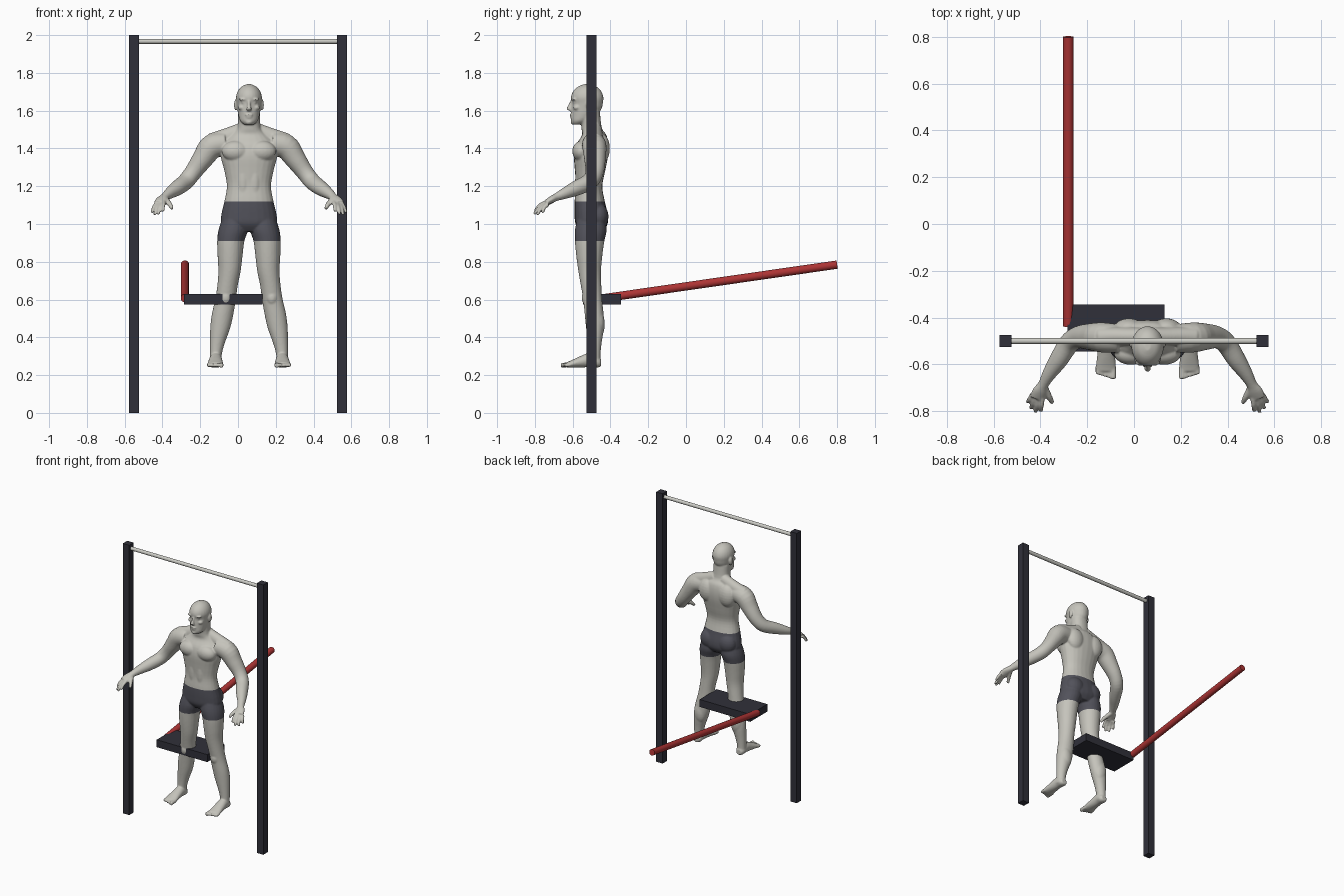
import bpy
import bmesh
import math
from mathutils import Vector, Matrix

default_cube = bpy.data.objects.get("Cube")
if default_cube:
    bpy.data.objects.remove(default_cube, do_unlink=True)


def make_material(name, red, green, blue):
    material = bpy.data.materials.new(name)
    material.use_nodes = True
    color = (red, green, blue, 1)
    material.diffuse_color = color
    material.node_tree.nodes["Principled BSDF"].inputs["Base Color"].default_value = color
    return material


skin = make_material("pale grey skin", .56, .55, .5)
cloth = make_material("charcoal shorts", .085, .085, .105)
dark_steel = make_material("dark frame", .03, .03, .042)
bar_steel = make_material("light steel", .6, .6, .56)
red_paint = make_material("red tube", .42, .035, .035)


# ---------- frame ----------
def add_box(name, low, high, material):
    low, high = Vector(low), Vector(high)
    bpy.ops.mesh.primitive_cube_add(size=1, location=(low + high) / 2)
    box = bpy.context.object
    box.name = name
    box.data.transform(Matrix.Diagonal(high - low).to_4x4())
    box.data.materials.append(material)


def add_rod(name, start, end, radius, material):
    start, end = Vector(start), Vector(end)
    direction = end - start
    bpy.ops.mesh.primitive_cylinder_add(vertices=32, radius=radius, depth=direction.length,
                                        location=(start + end) / 2)
    rod = bpy.context.object
    rod.name = name
    rod.rotation_euler = direction.to_track_quat("Z", "Y").to_euler()
    rod.data.materials.append(material)
    bpy.ops.object.shade_smooth_by_angle()


for name, x in (("right_post", -.55), ("left_post", .55)):
    add_box(name, (x - .026, -.526, 0), (x + .026, -.474, 2), dark_steel)
add_rod("top_bar", (-.53, -.5, 1.967), (.53, -.5, 1.967), .013, bar_steel)
add_box("board", (-.285, -.545, .575), (.13, -.345, .63), dark_steel)
add_rod("red_tube", (-.281, -.437, .607), (-.281, .8, .785), .022, red_paint)

# ---------- figure, in hundredths around its own middle ----------
bm = bmesh.new()
SIDES = 24
STEPS = 4


def smooth_path(sections):
    """Interpolate the sections with a smooth curve."""
    points = [Vector(section) for section in sections]
    points = [points[0]] + points + [points[-1]]
    result = []
    for a, b, c, d in zip(points, points[1:], points[2:], points[3:]):
        for step in range(STEPS):
            t = step / STEPS
            result.append(b + (c - a) * (t / 2) + (a * 2 - b * 5 + c * 4 - d) * (t * t / 2)
                          + (b * 3 - a - c * 3 + d) * (t ** 3 / 2))
    return result + [points[-1]]


def loft(sections, axis=None, pair=False, power=1):
    """Skin rings given as x, y, z, half width, half depth."""
    path = smooth_path(sections)
    for side in ((1, -1) if pair else (1,)):
        rings = []
        for i, section in enumerate(path):
            before, after = path[max(i - 1, 0)], path[min(i + 1, len(path) - 1)]
            tangent = Vector(axis) if axis else Vector(after[:3]) - Vector(before[:3])
            tangent.normalize()
            across = Vector((1, 0, 0))
            across = (across - tangent * across.dot(tangent)).normalized()
            deep = tangent.cross(across)
            ring = []
            for k in range(SIDES):
                angle = math.tau * k / SIDES
                c, s = (math.copysign(abs(f) ** power, f) for f in (math.cos(angle), math.sin(angle)))
                p = Vector(section[:3]) + across * c * section[3] + deep * s * section[4]
                ring.append(bm.verts.new((p.x * side, p.y, p.z)))
            rings.append(ring)
        for lower, upper in zip(rings, rings[1:]):
            for k in range(SIDES):
                n = (k + 1) % SIDES
                bm.faces.new((lower[k], lower[n], upper[n], upper[k]))
        bm.faces.new(rings[0])
        bm.faces.new(rings[-1])


def lump(center, radii, pair=True):
    """Ellipsoid for a muscle or a facial feature."""
    for side in ((1, -1) if pair else (1,)):
        place = Matrix.Translation((center[0] * side, center[1], center[2]))
        bmesh.ops.create_uvsphere(bm, u_segments=20, v_segments=12, radius=1,
                                  matrix=place @ Matrix.Diagonal(radii).to_4x4())


UP = (0, 0, 1)
# torso and neck
loft([(0, 0, 96, 9, 6), (0, 0, 100, 14.5, 8.5), (0, -.2, 105, 14.6, 8.8), (0, -1, 112, 13, 8),
      (0, -1.3, 120, 11.7, 7), (0, -.8, 128, 13, 8), (0, -.3, 136, 15, 9), (0, .4, 142, 14.5, 8.5),
      (0, 1.4, 147, 10, 6.5), (0, 0, 151, 6.2, 5.4), (0, -.8, 160, 5.8, 5.2)], UP, power=.9)
loft([(3, 2, 150, 4, 3.6), (11, 2, 146, 5, 4), (20, 1.6, 143, 5, 4.5)], pair=True)
lump((7, -5.4, 138.5), (7.4, 4.8, 5.5))        # chest
lump((8, 5.2, 140), (6.5, 4.5, 8))             # shoulder blades
lump((7, 3.6, 104), (7, 5.4, 7))               # buttocks
lump((3, -6.5, 123), (3, 2.2, 11))             # abdomen

# head
loft([(0, -7.4, 152.6, 2.6, 2.6), (0, -6, 154.5, 4.6, 4.8), (0, -4, 157.5, 5.6, 6.8),
      (0, -2.7, 161, 6.2, 8), (0, -2.2, 164, 6.6, 8.2), (0, -2.3, 167, 6.9, 8.6),
      (0, -2.3, 170, 6.1, 7.6), (0, -2.2, 172.5, 4.2, 5.3), (0, -2.2, 174, 1.4, 2)], UP)
loft([(0, -10.2, 165.5, .8, .8), (0, -11.3, 163, .8, 1), (0, -12, 161, 1.4, 1.2),
      (0, -10.8, 159.8, 1.2, .8)], UP)
lump((2.9, -9.3, 166), (2.5, 1.3, .8))         # brows
lump((2.8, -8.8, 164.3), (1.2, 1.1, .7))       # eyes
lump((3.9, -7.7, 161.6), (1.9, 2, 1.4))        # cheeks
lump((0, -10.6, 157.8), (2.2, 1, .6), False)   # upper lip
lump((0, -10.4, 156.6), (1.8, 1, .6), False)   # lower lip
lump((0, -9.8, 154), (2, 1.3, 1.4), False)     # chin
lump((7, -1, 163), (.9, 1.8, 3))               # ears

# legs
loft([(7.2, -.2, 104, 6.5, 7), (8.3, -.4, 97, 7.8, 8.4), (9.6, -1, 91, 7.2, 7.8),
      (10, -1.2, 83, 6.6, 6.9), (10.3, -1, 75, 5.9, 6), (11.4, -.2, 67, 5.4, 5.4),
      (12.4, .6, 60, 5.5, 5), (14, 1.4, 52, 5.7, 5), (15.2, 1.8, 45, 5.3, 4.7),
      (16.9, 1.6, 36, 3.8, 3.6), (17.6, 1.5, 30, 3.1, 3.2), (17.6, 1.5, 26, 3.2, 3.3)],
     UP, pair=True)
lump((12.2, -2.6, 61), (3, 2.6, 4))            # kneecaps
lump((15, 3.4, 47), (4.5, 3.6, 8))             # calves

# feet and toes
loft([(17.5, 5, 26.5, 2, 2), (17.5, 3, 27, 3.2, 3), (17.6, -1, 28, 3.4, 3.8),
      (17.7, -6, 27, 3.8, 3), (17.8, -11, 25.8, 4.3, 1.9), (17.8, -13, 25.5, 4, 1.4)],
     (0, 1, 0), pair=True)
for toe in range(5):
    x = 14.7 + toe * 1.65
    size = 1.3 if toe == 0 else 1
    tip = -16.2 + toe * .5
    loft([(x, -11, 25.5, size, size), (x, tip, 25.2, size, size)], pair=True)

# arms and palms
loft([(12, 1, 142.5, 6, 6), (19.5, 1.5, 141, 6.6, 6.4), (24.5, 1.8, 134.5, 5.6, 5.7),
      (29.5, 1.6, 127.5, 4.6, 4.8), (33.5, -1, 122.5, 4.4, 4.4), (38, -8, 119, 4, 4),
      (42, -14, 116.3, 3, 3), (44.5, -18.5, 114.3, 2.3, 2.1), (46, -21.5, 112.8, 3.2, 1.8),
      (47.2, -24.5, 111, 3.3, 1.4)], pair=True)
# fingers
index_base, little_base = Vector((45, -24.3, 111.5)), Vector((49.4, -23, 110.3))
finger_tips = ((45.6, -30, 106.8), (48, -30.4, 105.2), (50, -28.8, 104.8), (51.4, -26, 106))
for i, tip in enumerate(finger_tips):
    base, tip = index_base.lerp(little_base, i / 3), Vector(tip)
    middle = base.lerp(tip, .5) + Vector((0, -.4, .7))
    loft([(*base, 1.1, 1.1), (*middle, 1, 1), (*tip, .8, .8)], pair=True)
loft([(44, -20, 113, 1.5, 1.5), (42, -24, 110.5, 1.3, 1.3), (40.6, -26.5, 108, .9, .9)], pair=True)

# fuse all body parts into one smooth skin
bmesh.ops.recalc_face_normals(bm, faces=bm.faces)
mesh = bpy.data.meshes.new("figure")
bm.to_mesh(mesh)
bm.free()
mesh.transform(Matrix.Translation((.058, -.5, 0)) @ Matrix.Scale(.01, 4))
figure = bpy.data.objects.new("figure", mesh)
bpy.context.collection.objects.link(figure)
bpy.ops.object.select_all(action="DESELECT")
bpy.context.view_layer.objects.active = figure
figure.select_set(True)
fuse = figure.modifiers.new("fuse", "REMESH")
fuse.mode = "VOXEL"
fuse.voxel_size = .005
soften = figure.modifiers.new("soften", "SMOOTH")
soften.factor = .5
soften.iterations = 5
for modifier in (fuse.name, soften.name):
    bpy.ops.object.modifier_apply(modifier=modifier)

# shorts: cut the skin at hem and waist, then colour between
HEM, WAIST = .91, 1.12
bm = bmesh.new()
bm.from_mesh(figure.data)
for height in (HEM, WAIST):
    bmesh.ops.bisect_plane(bm, geom=bm.verts[:] + bm.edges[:] + bm.faces[:],
                           plane_co=(0, 0, height), plane_no=UP)
for face in bm.faces:
    spot = face.calc_center_median()
    face.smooth = True
    face.material_index = int(HEM < spot.z < WAIST and abs(spot.x - .058) < .22)
figure.data.materials.clear()
figure.data.materials.append(skin)
figure.data.materials.append(cloth)
bm.to_mesh(figure.data)
bm.free()
